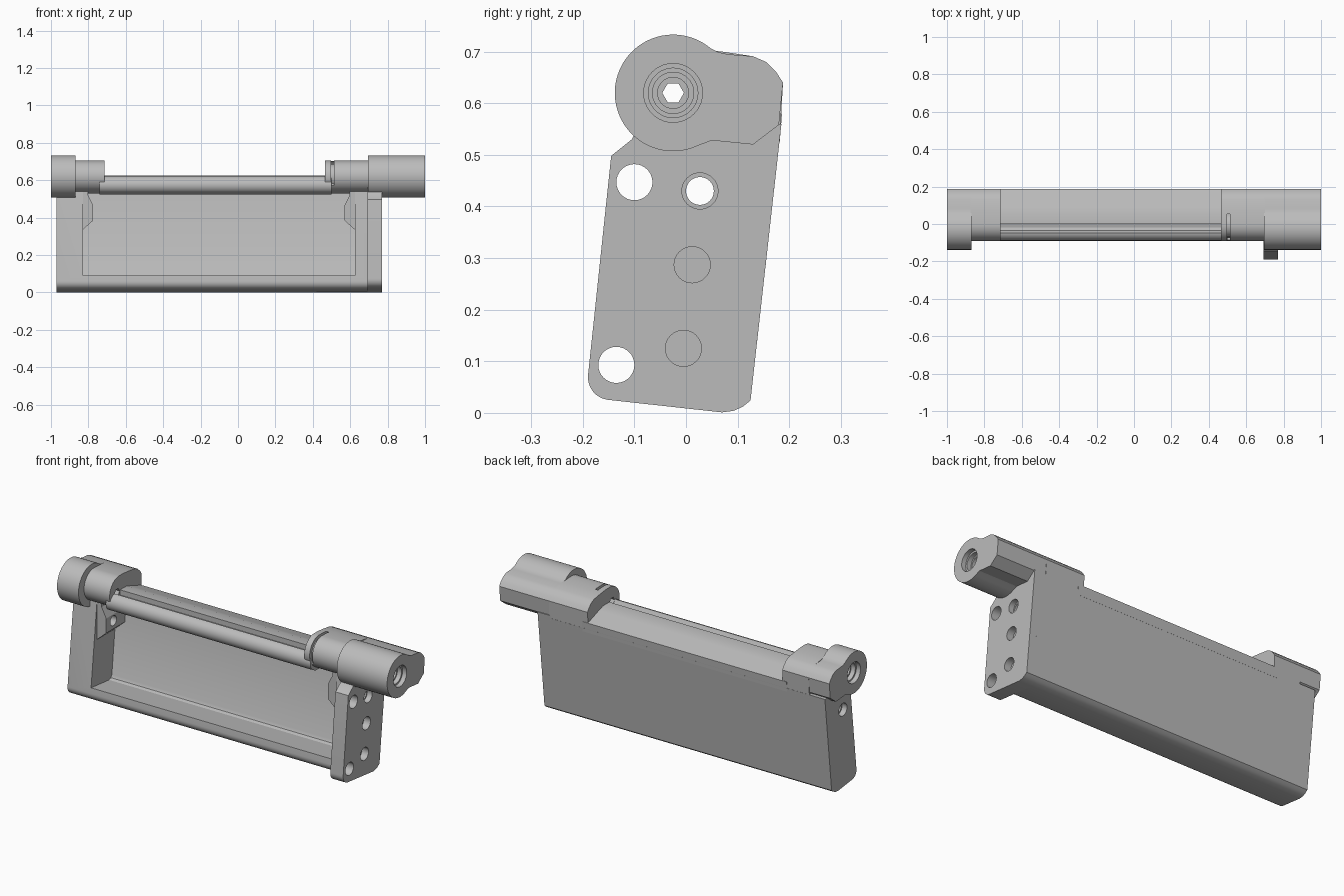
import bpy
import bmesh
from math import cos, sin, radians
from mathutils import Vector

if "Cube" in bpy.data.objects:
    bpy.data.objects.remove(bpy.data.objects["Cube"])

grey = bpy.data.materials.new("plain grey")
grey.use_nodes = True
grey.diffuse_color = (0.5, 0.5, 0.5, 1)
grey.node_tree.nodes["Principled BSDF"].inputs["Base Color"].default_value = (0.5, 0.5, 0.5, 1)

AXIS = (-0.025, 0.62)   # hinge bore centre in y, z


def arc(centre, r, a0, a1, n=24):
    """Points on an arc in the y-z plane, angles in degrees."""
    steps = [radians(a0 + (a1 - a0) * i / n) for i in range(n + 1)]
    return [(centre[0] + r * cos(a), centre[1] + r * sin(a)) for a in steps]


def prism(name, points, lo, hi, along="x"):
    """Extrude a profile: y-z outline along x, or x-z outline along y."""
    bm = bmesh.new()
    if along == "x":
        verts = [bm.verts.new((lo, a, b)) for a, b in points]
        step = Vector((hi - lo, 0, 0))
    else:
        verts = [bm.verts.new((a, lo, b)) for a, b in points]
        step = Vector((0, hi - lo, 0))
    face = bm.faces.new(verts)
    out = bmesh.ops.extrude_face_region(bm, geom=[face])
    moved = [g for g in out["geom"] if isinstance(g, bmesh.types.BMVert)]
    bmesh.ops.translate(bm, verts=moved, vec=step)
    bmesh.ops.recalc_face_normals(bm, faces=bm.faces)
    mesh = bpy.data.meshes.new(name)
    bm.to_mesh(mesh)
    bm.free()
    mesh.materials.append(grey)
    ob = bpy.data.objects.new(name, mesh)
    bpy.context.collection.objects.link(ob)
    return ob


def cut(ob, points, lo, hi):
    """Subtract an extruded profile from a part."""
    tool = prism("cutter", points, lo, hi)
    mod = ob.modifiers.new("cut", "BOOLEAN")
    mod.operation = "DIFFERENCE"
    mod.solver = "EXACT"
    mod.object = tool
    bpy.context.view_layer.objects.active = ob
    bpy.ops.object.modifier_apply(modifier=mod.name)
    bpy.data.objects.remove(tool)


def hole(ob, centre, r, lo, hi, sides=32):
    cut(ob, arc(centre, r, 0, 360 - 360 / sides, sides - 1), lo, hi)


def back(z):
    """Leaning rear face."""
    return 0.125 + 0.111 * (z - 0.02)


# Housing with its open front pocket
rear_foot = [(0.07, 0.001), (0.092, 0.004), (0.11, 0.012), (0.125, 0.024)]
body = prism("housing", rear_foot + [(back(0.545), 0.545), (-0.035, 0.545)]
             + arc((-0.05, 0.056), 0.04, 173, 264, 8), -0.97, 0.73)
cut(body, [(-0.2, 0.102), (0.07, 0.074), (0.086, 0.08), (0.094, 0.095),
           (back(0.57) - 0.04, 0.57), (-0.2, 0.57)], -0.83, 0.625)

# End plate, wider towards the front
plate = prism("end_plate", rear_foot + [(back(0.56), 0.56), (-0.09, 0.56), (-0.105, 0.53),
              (-0.145, 0.498)] + arc((-0.146, 0.069), 0.044, 174, 264, 8), 0.692, 0.77)

# Cross holes
PIN = (0.027, 0.43)
for centre in ((-0.1, 0.447), (-0.135, 0.093)):
    hole(plate, centre, 0.035, 0.6, 0.8)
for centre in ((0.012, 0.287), (-0.005, 0.125)):
    hole(plate, centre, 0.035, 0.71, 0.8)
hole(plate, PIN, 0.027, 0.6, 0.8)
hole(plate, PIN, 0.035, 0.74, 0.8)
hole(body, PIN, 0.027, -1.1, 0.8)
hole(body, PIN, 0.035, -1.1, -0.94)

# Pin bosses in the upper pocket corners
for side, wall, s in (("right", -0.83, 1), ("left", 0.625, -1)):
    outline = [(wall + s * a, b) for a, b in
               ((-0.02, 0.32), (0, 0.335), (0.056, 0.385), (0.056, 0.465),
                (0.028, 0.52), (0.028, 0.54), (-0.02, 0.54))]
    boss = prism(side + "_pin_boss", outline, -0.035, 0.15, "y")
    hole(boss, PIN, 0.027, -0.9, 0.8)

# Grooved rail between the hinge ends
rail = prism("grooved_rail", [(back(0.53), 0.525), (0.186, 0.58), (0.09, 0.613), (0.055, 0.624),
             (0, 0.625), (0, 0.597), (-0.018, 0.593), (-0.034, 0.597), (-0.042, 0.61)]
             + arc((-0.04, 0.575), 0.048, 100, 230, 16) + [(-0.045, 0.525)], -0.74, 0.5)

# Hinge ends: large barrel and smaller inner knuckle
rear_top = [(0.188, 0.64), (0.175, 0.66), (0.155, 0.68), (0.13, 0.691)]
barrel = ([(0.13, 0.52), (0.18, 0.558)] + rear_top + [(0.08, 0.695), (0.063, 0.699)]
          + arc(AXIS, 0.113, 50, 295, 48) + [(0.05, 0.528)])
knuckle = ([(back(0.53), 0.53)] + rear_top + [(0.07, 0.7), (0.03, 0.704)]
           + arc((-0.005, 0.62), 0.085, 90, 245, 32) + [(-0.02, 0.53)])
left_barrel = prism("left_barrel", barrel, 0.695, 1)
right_barrel = prism("right_barrel", barrel, -1, -0.87)
left_knuckle = prism("left_knuckle", knuckle, 0.465, 0.7)
right_knuckle = prism("right_knuckle", knuckle, -0.875, -0.715)

# Narrow ring groove in the left knuckle
centre = (-0.005, 0.62)
cut(left_knuckle, arc(centre, 0.1, 25, 215) + arc(centre, 0.066, 215, 25), 0.497, 0.513)

# Stepped bores ending in a hexagonal passage
for part, end, s in ((left_barrel, 1, -1), (right_barrel, -1, 1)):
    hole(part, AXIS, 0.021, -1.1, 1.1, 6)
    for r, depth in ((0.057, 0.025), (0.048, 0.05), (0.04, 0.075), (0.03, 0.1)):
        a, b = sorted((end - s * 0.05, end + s * depth))
        hole(part, AXIS, r, a, b, 40)
for part in (left_knuckle, right_knuckle, rail, body, plate):
    hole(part, AXIS, 0.021, -1.1, 1.1, 6)

# Smooth the rounded faces, keep the edges crisp
bpy.ops.object.select_all(action="DESELECT")
for ob in bpy.context.collection.objects:
    if ob.type == "MESH" and grey.name in ob.data.materials:
        ob.select_set(True)
        bpy.context.view_layer.objects.active = ob
bpy.ops.object.shade_smooth_by_angle(angle=radians(25))
